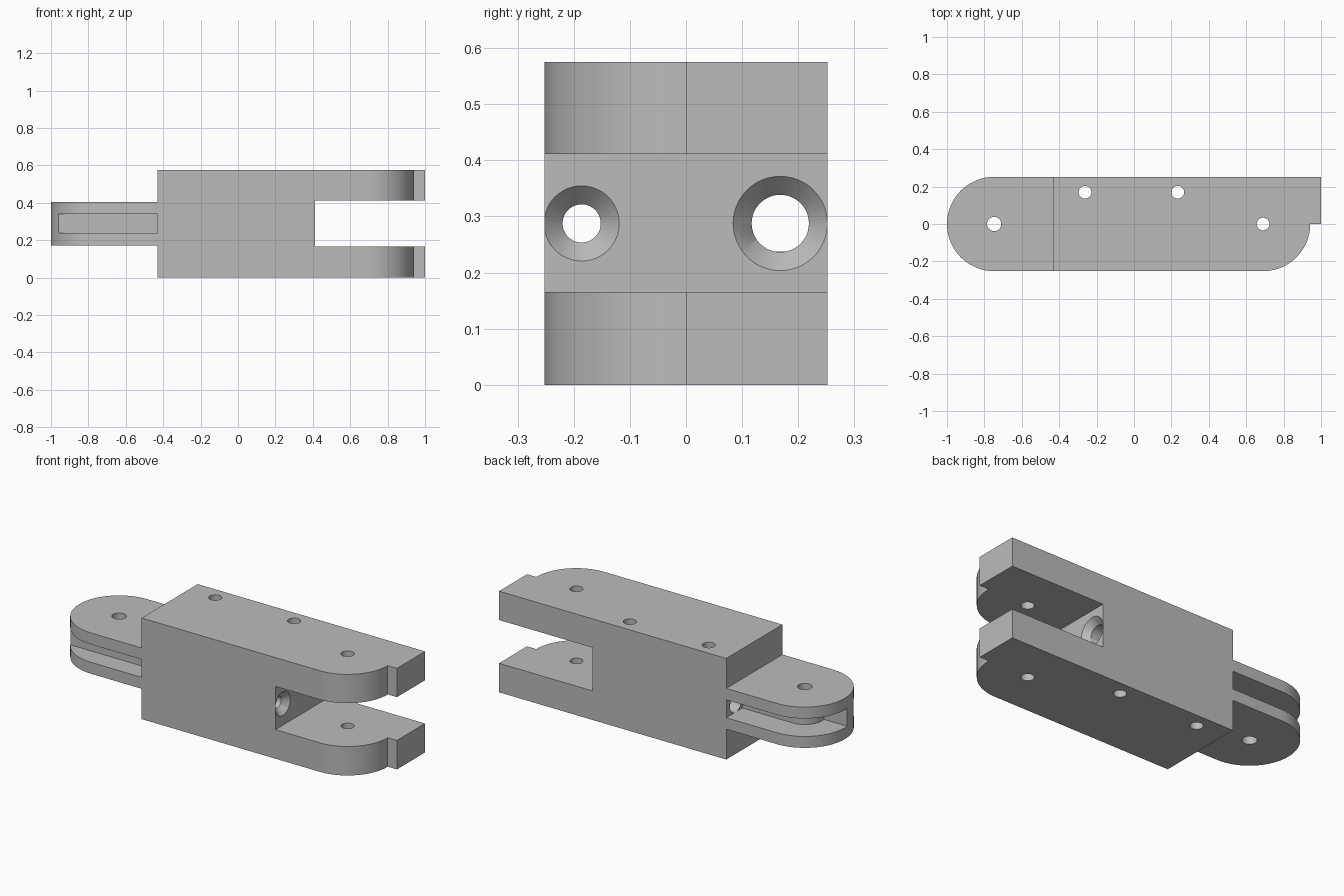
import bpy, bmesh
from math import sin, cos, radians, pi
from mathutils import Matrix, Vector

if "Cube" in bpy.data.objects:
    bpy.data.objects.remove(bpy.data.objects["Cube"])

HEIGHT, HALF = 0.575, 0.252
MID = HEIGHT / 2
SHOULDER, FORK = -0.43, 0.412
TONGUE_PIN, FORK_PIN = -0.748, 0.69

grey = bpy.data.materials.new("plain grey")
grey.use_nodes = True
colour = (0.5, 0.5, 0.5, 1)
grey.diffuse_color = colour
grey.node_tree.nodes["Principled BSDF"].inputs["Base Color"].default_value = colour


def finish(name, bm):
    bmesh.ops.recalc_face_normals(bm, faces=bm.faces[:])
    mesh = bpy.data.meshes.new(name)
    bm.to_mesh(mesh)
    bm.free()
    mesh.materials.append(grey)
    obj = bpy.data.objects.new(name, mesh)
    bpy.context.collection.objects.link(obj)
    return obj


def arc(cx, radius, start, end, steps=32):
    angles = [radians(start + (end - start) * i / steps) for i in range(steps + 1)]
    return [(cx + radius * cos(a), radius * sin(a)) for a in angles]


def prism(name, outline, z0, z1):
    bm = bmesh.new()
    face = bm.faces.new([bm.verts.new((x, y, z0)) for x, y in outline])
    new = bmesh.ops.extrude_face_region(bm, geom=[face])["geom"]
    verts = [v for v in new if isinstance(v, bmesh.types.BMVert)]
    bmesh.ops.translate(bm, verts=verts, vec=(0, 0, z1 - z0))
    return finish(name, bm)


def box(name, x0, x1, y0, y1, z0, z1):
    return prism(name, [(x0, y0), (x1, y0), (x1, y1), (x0, y1)], z0, z1)


def rod(name, centre, r1, r2, depth, along_x=False):
    bm = bmesh.new()
    turn = Matrix.Rotation(pi / 2, 4, "Y") if along_x else Matrix()
    bmesh.ops.create_cone(bm, cap_ends=True, segments=48, radius1=r1, radius2=r2,
                          depth=depth, matrix=Matrix.Translation(Vector(centre)) @ turn)
    return finish(name, bm)


def cut(obj, cutters):
    bpy.context.view_layer.objects.active = obj
    for cutter in cutters:
        cutter.hide_render = True
        mod = obj.modifiers.new("cut", "BOOLEAN")
        mod.operation = "DIFFERENCE"
        mod.solver = "EXACT"
        mod.object = cutter
        bpy.ops.object.modifier_apply(modifier=mod.name)
        bpy.data.objects.remove(cutter)


# Body with rounded fork arms and a stop lug at the end
outline = [(SHOULDER, HALF), (SHOULDER, -HALF)]
outline += arc(FORK_PIN, HALF, -90, 0) + [(1, 0), (1, HALF)]
body = prism("forked_body", outline, 0, HEIGHT)
cutters = [box("fork_gap", FORK, 1.2, -0.5, 0.5, 0.165, 0.411)]

# Vertical pin holes
for x, y in ((-0.262, 0.17), (0.234, 0.17), (FORK_PIN, 0)):
    cutters.append(rod("pin_hole", (x, y, MID), 0.034, 0.034, 1))

# Lengthwise cord channels, countersunk where they meet the fork
for y, r in ((-0.186, 0.034), (0.168, 0.051)):
    cutters.append(rod("channel", (0, y, MID), r, r, 1.5, True))
    cutters.append(rod("countersink", (FORK - 0.0165, y, MID), r, r + 0.034, 0.035, True))
cut(body, cutters)

# Round-ended tongue
outline = [(SHOULDER, -HALF), (SHOULDER, HALF)] + arc(TONGUE_PIN, HALF, 90, 270)
tongue = prism("tongue", outline, MID - 0.115, MID + 0.117)

# Straight front groove, and a back groove that wraps around the pin boss
z0, z1 = MID - 0.05, MID + 0.052
wrap = [(-0.4, 0.4), (-0.4, 0.107)] + arc(TONGUE_PIN, 0.107, 90, 191)
wrap += [(-1.2, wrap[-1][1]), (-1.2, 0.4)]
cut(tongue, [
    box("front_groove", -1.2, -0.4, -0.4, -0.138, z0, z1),
    prism("back_groove", wrap, z0, z1),
    rod("tongue_pin_hole", (TONGUE_PIN, 0, MID), 0.038, 0.038, 1),
])

# Smooth round walls, sharp edges
bpy.ops.object.select_all(action="DESELECT")
for obj in (body, tongue):
    obj.select_set(True)
    bpy.context.view_layer.objects.active = obj
bpy.ops.object.shade_smooth_by_angle(angle=radians(30))
